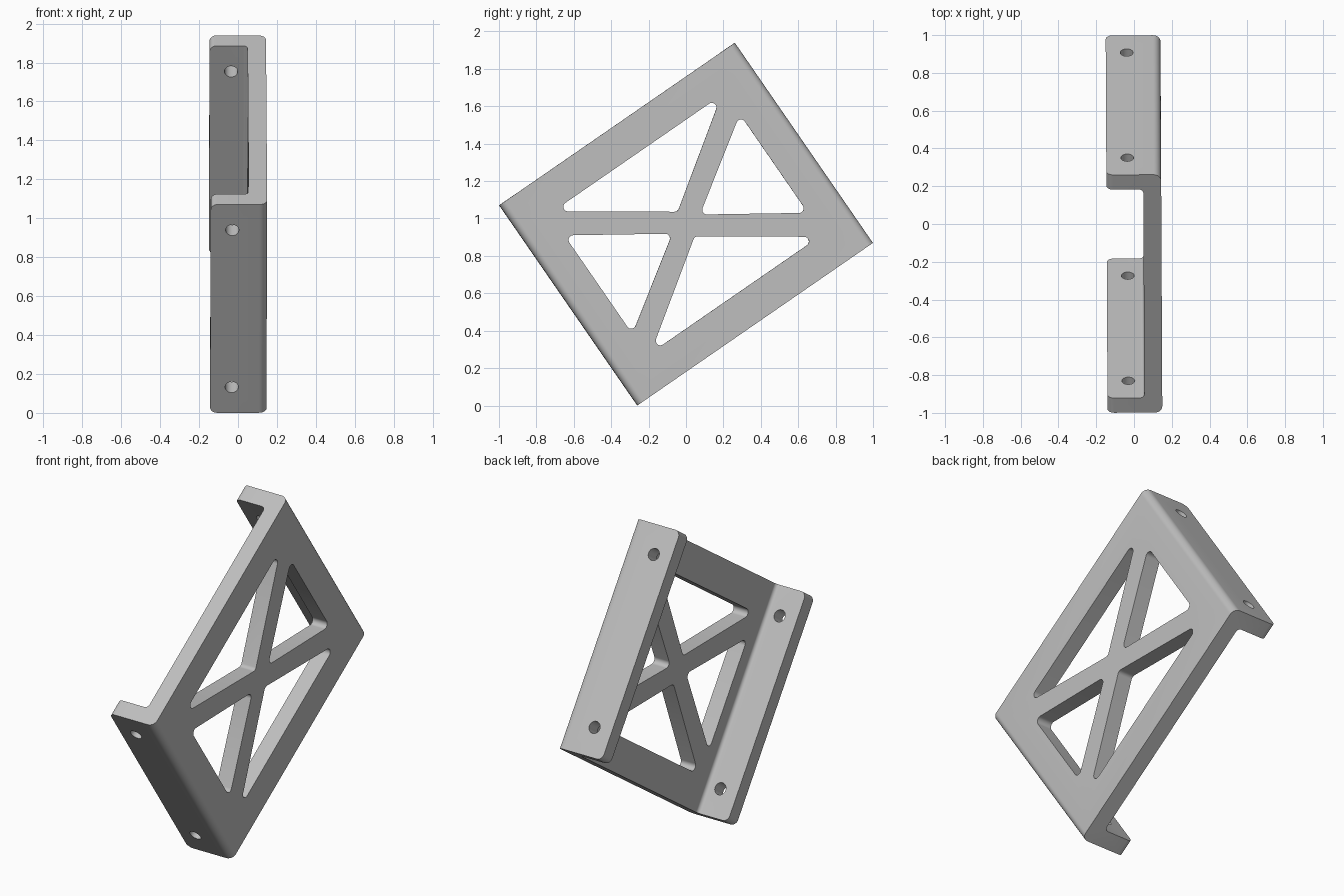
import bpy, bmesh, math
from mathutils import Vector, Matrix

cube = bpy.data.objects.get("Cube")
if cube:
    bpy.data.objects.remove(cube, do_unlink=True)

# Bracket dimensions: web lies in the local yz plane, flanges at both y ends
HALF_X, HALF_Y, HALF_Z, THICK = 0.145, 0.765, 0.65, 0.095
ROLL, YAW, CENTRE_Z = math.radians(34.6), 0.005, 0.97


def rounded(points, radii, steps=8):
    """Polygon outline with each corner replaced by an arc."""
    out = []
    for i, (p, r) in enumerate(zip(points, radii)):
        p = Vector(p)
        a = (Vector(points[i - 1]) - p).normalized()
        b = (Vector(points[(i + 1) % len(points)]) - p).normalized()
        if r == 0:
            out.append(p)
            continue
        half = a.angle(b) / 2
        centre = p + (a + b).normalized() * (r / math.sin(half))
        start = p + a * (r / math.tan(half)) - centre
        end = p + b * (r / math.tan(half)) - centre
        sweep = math.pi - 2 * half
        for k in range(steps + 1):
            t = k / steps
            out.append(centre + (start * math.sin((1 - t) * sweep)
                                 + end * math.sin(t * sweep)) / math.sin(sweep))
    return out


def prism(bm, outline, place, low, high):
    """Extrude a 2D outline between two heights; place maps (a, b, h) to 3D."""
    bottom = [bm.verts.new(place(p.x, p.y, low)) for p in outline]
    top = [bm.verts.new(place(p.x, p.y, high)) for p in outline]
    bm.faces.new(bottom)
    bm.faces.new(top)
    for i in range(len(outline)):
        j = (i + 1) % len(outline)
        bm.faces.new((bottom[i], bottom[j], top[j], top[i]))


def to_object(bm, name):
    bmesh.ops.recalc_face_normals(bm, faces=bm.faces[:])
    mesh = bpy.data.meshes.new(name)
    bm.to_mesh(mesh)
    bm.free()
    obj = bpy.data.objects.new(name, mesh)
    bpy.context.collection.objects.link(obj)
    return obj


# Channel section with bent corners
inner_x, inner_y = HALF_X - THICK, HALF_Y - THICK
section = [(-HALF_X, -HALF_Y), (HALF_X, -HALF_Y), (HALF_X, HALF_Y), (-HALF_X, HALF_Y),
           (-HALF_X, inner_y), (inner_x, inner_y), (inner_x, -inner_y), (-HALF_X, -inner_y)]
bends = [0, 0.04, 0.04, 0, 0, 0.022, 0.022, 0]
bm = bmesh.new()
prism(bm, rounded(section, bends), lambda a, b, h: (a, b, h), -HALF_Z, HALF_Z)

# Round the free corners of both flanges
corners = [e for e in bm.edges
           if all(v.co.x < -HALF_X + 0.001 for v in e.verts)
           and abs(e.verts[0].co.z - e.verts[1].co.z) < 0.001]
bmesh.ops.bevel(bm, geom=corners, offset=0.035, segments=8, profile=0.5, affect='EDGES')
bracket = to_object(bm, "cross_braced_bracket")

# Triangular windows that leave the cross brace, and the screw holes
bm = bmesh.new()
for s in (-1, 1):
    long_window = [(0, 0.08 * s), (0.547, 0.46 * s), (-0.547, 0.46 * s)]
    short_window = [(0.09 * s, 0), (0.57 * s, 0.32), (0.57 * s, -0.32)]
    for window in (long_window, short_window):
        prism(bm, rounded(window, [0.025] * 3), lambda a, b, h: (h, a, b), 0.02, 0.3)
    bmesh.ops.create_cone(bm, cap_ends=True, segments=32, radius1=0.034, radius2=0.034, depth=2,
                          matrix=Matrix.Translation((-0.034, 0, 0.49 * s))
                          @ Matrix.Rotation(math.pi / 2, 4, 'X'))
cutter = to_object(bm, "window_and_hole_cutter")
cutter.hide_render = True

cut = bracket.modifiers.new("cutouts", 'BOOLEAN')
cut.operation, cut.solver, cut.object = 'DIFFERENCE', 'EXACT', cutter
bpy.ops.object.select_all(action='DESELECT')
bracket.select_set(True)
bpy.context.view_layer.objects.active = bracket
bpy.ops.object.modifier_apply(modifier=cut.name)
bpy.data.objects.remove(cutter, do_unlink=True)

# Stand the bracket on its corner
bracket.data.transform(Matrix.Translation((0, 0, CENTRE_Z))
                       @ Matrix.Rotation(YAW, 4, 'Z') @ Matrix.Rotation(ROLL, 4, 'X'))
bpy.ops.object.shade_smooth_by_angle(angle=math.radians(30))

# Plain grey finish
grey = bpy.data.materials.new("plain_grey")
grey.use_nodes = True
colour = (0.52, 0.52, 0.52, 1)
grey.diffuse_color = colour
grey.node_tree.nodes["Principled BSDF"].inputs["Base Color"].default_value = colour
bracket.data.materials.clear()
bracket.data.materials.append(grey)
